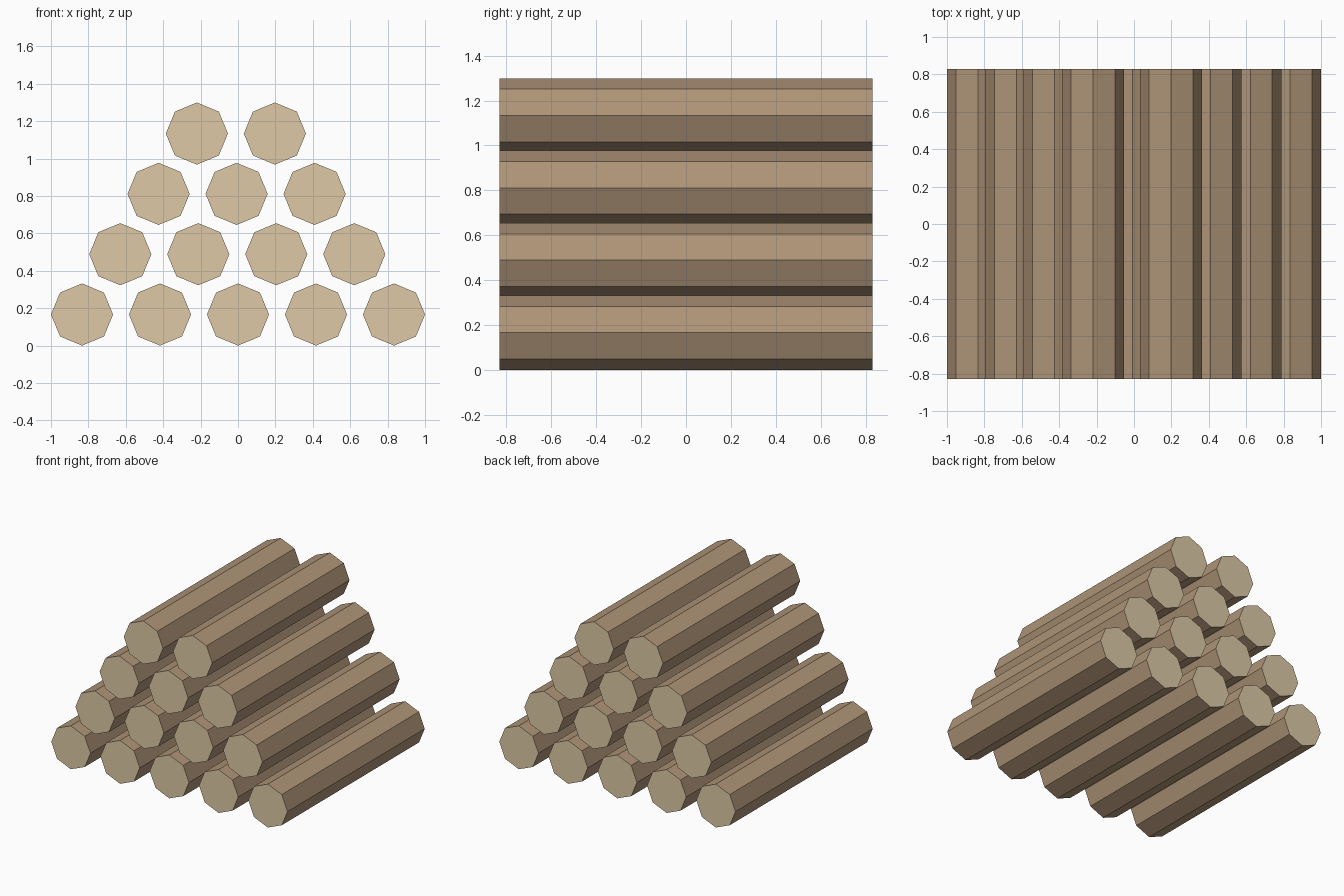
import bpy
import math

default = bpy.data.objects.get("Cube")
if default:
    bpy.data.objects.remove(default, do_unlink=True)

RADIUS = 0.166
LENGTH = 1.66
SPACING = 0.417
ROW_RISE = 0.3225
ROW_SHIFT = 0.2047


def make_material(name, colour):
    mat = bpy.data.materials.new(name)
    mat.use_nodes = True
    mat.diffuse_color = colour
    mat.node_tree.nodes["Principled BSDF"].inputs["Base Color"].default_value = colour
    return mat


bark = make_material("brown bark", (0.423, 0.296, 0.184, 1))
cut_wood = make_material("pale cut wood", (0.723, 0.584, 0.381, 1))


def add_log(name, x, z):
    # Eight-sided log lying along y, with a corner pointing straight up
    bpy.ops.mesh.primitive_cylinder_add(
        vertices=8, radius=RADIUS, depth=LENGTH,
        location=(x, 0, z), rotation=(math.pi / 2, 0, 0))
    log = bpy.context.object
    log.name = name
    log.data.materials.append(bark)
    log.data.materials.append(cut_wood)
    # Sawn ends take the pale colour
    for face in log.data.polygons:
        face.material_index = 1 if abs(face.normal.z) > 0.9 else 0


# Stacked rows, each one log shorter than the row below
for row, count in enumerate((5, 4, 3, 2)):
    for i in range(count):
        x = -2 * SPACING + row * ROW_SHIFT + i * SPACING
        add_log(f"log_row{row + 1}_{i + 1}", x, RADIUS + row * ROW_RISE)
